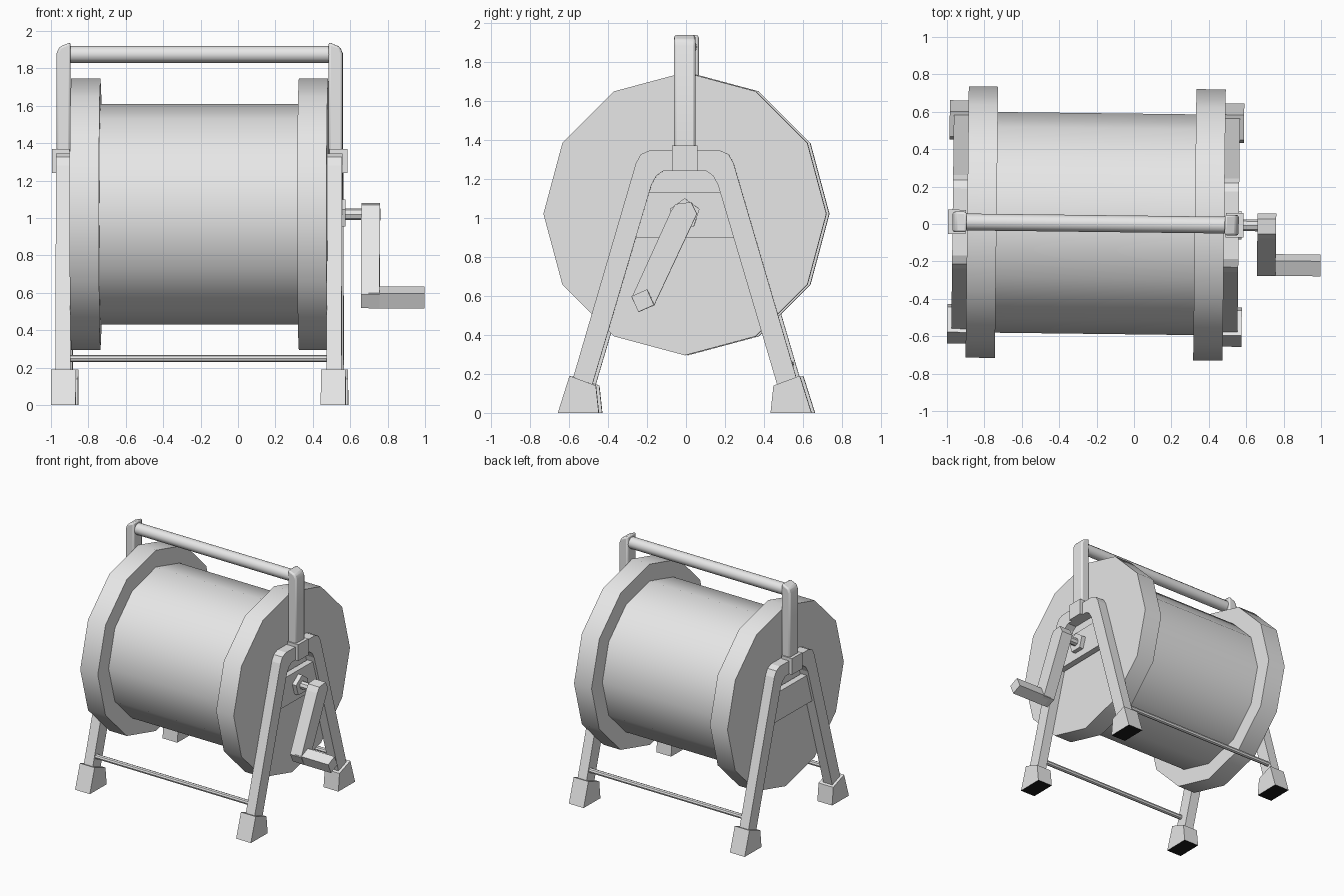
import bpy, bmesh, math
from mathutils import Matrix

cube = bpy.data.objects.get("Cube")
if cube:
    bpy.data.objects.remove(cube, do_unlink=True)

CX = -0.205                              # middle of the reel along x
AXLE_Z = 1.02
TURN = Matrix.Rotation(-0.012, 4, "Z")   # the whole model stands slightly turned


def material(name, value):
    mat = bpy.data.materials.new(name)
    mat.use_nodes = True
    color = (value, value, value, 1)
    mat.diffuse_color = color
    mat.node_tree.nodes["Principled BSDF"].inputs["Base Color"].default_value = color
    return mat


GREY = material("light grey", 0.8)
BLACK = material("black sole", 0.01)


def finish(name, bm, smooth=True):
    bmesh.ops.recalc_face_normals(bm, faces=bm.faces)
    bm.transform(TURN)
    mesh = bpy.data.meshes.new(name)
    bm.to_mesh(mesh)
    bm.free()
    mesh.materials.append(GREY)
    obj = bpy.data.objects.new(name, mesh)
    bpy.context.collection.objects.link(obj)
    if smooth:
        bpy.ops.object.select_all(action="DESELECT")
        obj.select_set(True)
        bpy.context.view_layer.objects.active = obj
        bpy.ops.object.shade_smooth_by_angle(angle=math.radians(35))
    return obj


def prism(name, points, start, end, axis="x", smooth=False):
    """Extrude a (y, z) profile along x, or an (x, z) profile along y."""
    bm = bmesh.new()
    place = (lambda p, d: (d, p[0], p[1])) if axis == "x" else (lambda p, d: (p[0], d, p[1]))
    a, b = ([bm.verts.new(place(p, d)) for p in points] for d in (start, end))
    bm.faces.new(a)
    bm.faces.new(b)
    for i in range(len(points)):
        j = (i + 1) % len(points)
        bm.faces.new((a[i], a[j], b[j], b[i]))
    return finish(name, bm, smooth)


def rod(name, y, z, radius, start, end, sides=12, phase=0.0):
    ring = [(y + radius * math.cos(phase + math.tau * i / sides),
             z + radius * math.sin(phase + math.tau * i / sides)) for i in range(sides)]
    return prism(name, ring, start, end, smooth=True)


# Drum between two flanges
rod("drum", 0, AXLE_Z, 0.59, CX - 0.54, CX + 0.54)

# Half outlines of the side frame, foot to top
outer = [(0.575, 0.17), (0.25, 1.28), (0.225, 1.325), (0.18, 1.345)]
inner = [(0.11, 1.24), (0.145, 1.215), (0.17, 1.17), (0.475, 0.14)]
half = outer + [(-y, z) for y, z in reversed(outer)]
arch = half + [(-y, z) for y, z in reversed(inner)] + inner

for side, word in ((-1, "right"), (1, "left")):
    def at(offset):
        return CX + side * offset

    rod(word + "_flange", 0, AXLE_Z, 0.725, at(0.53), at(0.687))
    prism(word + "_side_frame", arch, at(0.685), at(0.765))
    # Cross plate between the legs
    prism(word + "_cross_plate", [(-0.255, 0.9), (0.255, 0.9), (0.185, 1.13), (-0.185, 1.13)],
          at(0.695), at(0.745))
    # Collar and upright post that holds the handle
    prism(word + "_collar", [(-0.065, 1.24), (0.065, 1.24), (0.065, 1.37), (-0.065, 1.37)],
          at(0.695), at(0.79))
    profile = [(0.69, 1.3), (0.765, 1.3), (0.765, 1.88), (0.75, 1.915), (0.69, 1.94)]
    post = prism(word + "_post", [(at(d), z) for d, z in profile], -0.055, 0.055, "y", True)
    bevel = post.modifiers.new("rounding", "BEVEL")
    bevel.width = 0.012
    bevel.segments = 2
    # Wedge feet with dark soles
    for way, end in ((-1, "front"), (1, "back")):
        foot = prism(f"{word}_{end}_foot",
                     [(way * y, z) for y, z in ((0.65, 0), (0.44, 0), (0.455, 0.14), (0.59, 0.19))],
                     at(0.655), at(0.787))
        foot.data.materials.append(BLACK)
        for face in foot.data.polygons:
            if face.normal.z < -0.9:
                face.material_index = 1

# Carrying bar and the two lower tie bars
rod("carrying_bar", 0, 1.875, 0.045, CX - 0.7, CX + 0.7)
for way, end in ((-1, "front"), (1, "back")):
    rod(end + "_tie_bar", way * 0.525, 0.248, 0.019, CX - 0.72, CX + 0.72, 8)

# Crank: nut, shaft, arm and grip
rod("crank_nut", 0, AXLE_Z, 0.08, 0.52, 0.575, 5, math.pi / 2)
rod("crank_shaft", 0, AXLE_Z, 0.031, 0.5, 0.7, 8)
prism("crank_arm", [(-0.07, 1.03), (-0.045, 1.07), (0.035, 1.08), (0.065, 1.02),
                    (-0.155, 0.55), (-0.235, 0.52), (-0.27, 0.59)], 0.66, 0.76)
rod("crank_grip", -0.21, 0.575, 0.062, 0.7, 1.0, 4, math.radians(69))
